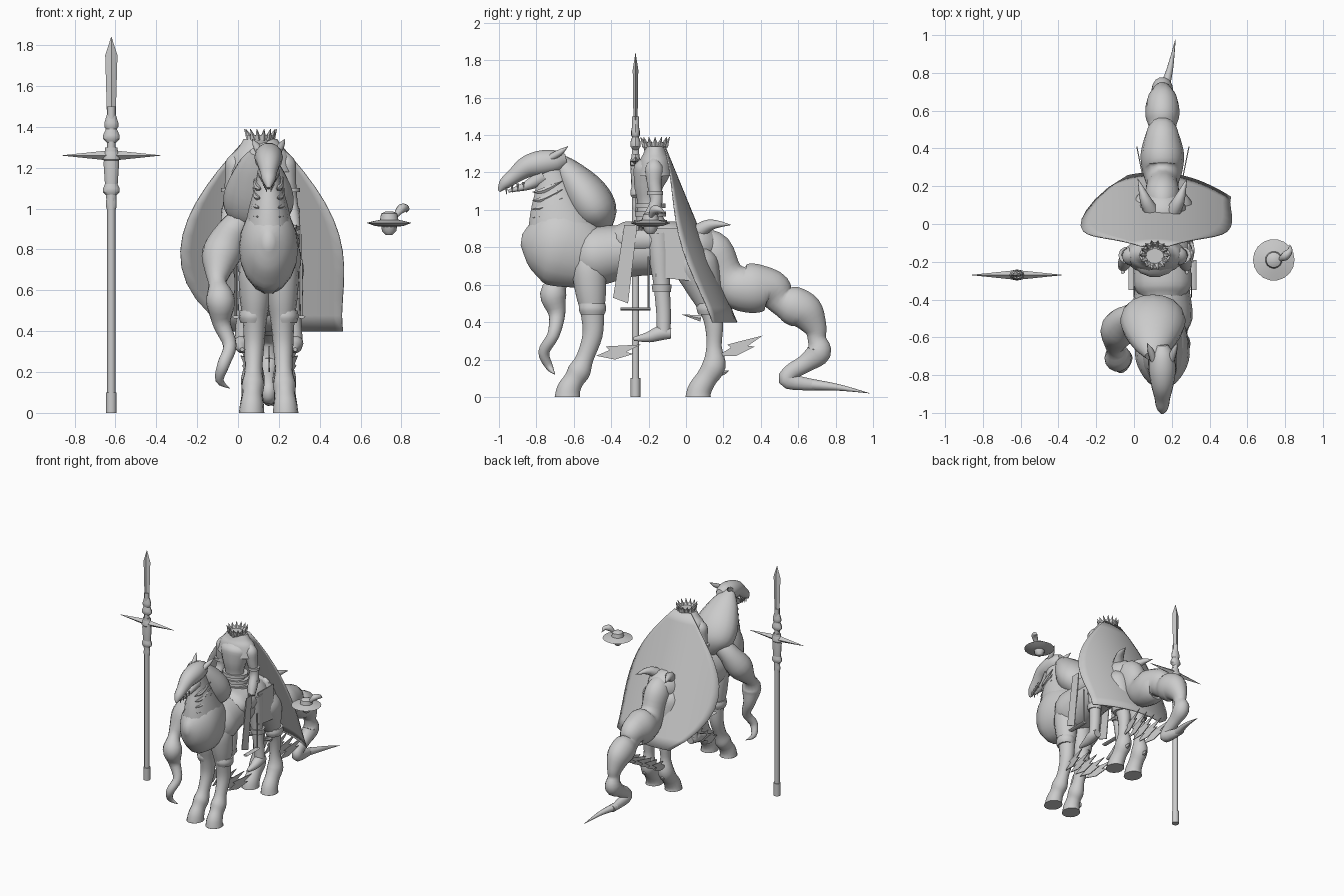
import bpy, bmesh
from math import sin, cos, pi, radians
from mathutils import Vector

default_cube = bpy.data.objects.get("Cube")
if default_cube:
    bpy.data.objects.remove(default_cube)

grey = bpy.data.materials.new("plain_grey")
grey.use_nodes = True
grey.diffuse_color = (.6, .6, .6, 1)
grey.node_tree.nodes["Principled BSDF"].inputs["Base Color"].default_value = grey.diffuse_color

HORSE = .15    # centre line of the horse
RIDER = .11    # centre line of the rider


def finish(name, bm, angle=45):
    bmesh.ops.recalc_face_normals(bm, faces=bm.faces)
    mesh = bpy.data.meshes.new(name)
    bm.to_mesh(mesh)
    bm.free()
    mesh.materials.append(grey)
    part = bpy.data.objects.new(name, mesh)
    bpy.context.collection.objects.link(part)
    bpy.ops.object.select_all(action='DESELECT')
    part.select_set(True)
    bpy.context.view_layer.objects.active = part
    bpy.ops.object.shade_smooth_by_angle(angle=radians(angle))
    return part


def skin(name, loops, angle=45):
    """Join closed loops of points into one capped surface."""
    bm = bmesh.new()
    rings = [[bm.verts.new(point) for point in loop] for loop in loops]
    for lower, upper in zip(rings, rings[1:]):
        for k in range(len(lower)):
            bm.faces.new((lower[k - 1], lower[k], upper[k], upper[k - 1]))
    bm.faces.new(rings[0])
    bm.faces.new(rings[-1])
    return finish(name, bm, angle)


def turns(count):
    return [(cos(2 * pi * k / count), sin(2 * pi * k / count)) for k in range(count)]


def smooth_path(points, steps=4):
    """Pass a smooth curve through points of any dimension."""
    points = [Vector(p) for p in points]
    padded = [points[0]] + points + [points[-1]]
    path = []
    for a, b, c, d in zip(padded, padded[1:], padded[2:], padded[3:]):
        for k in range(steps):
            t = k / steps
            path.append(b + ((c - a) * t + (2*a - 5*b + 4*c - d) * t**2 + (3*b - a - 3*c + d) * t**3) / 2)
    return path + [points[-1]]


def tube(name, points, flat=1, sides=14):
    """Loft rings along (x, y, z, radius); flat scales the sideways radius."""
    path = smooth_path(points)
    loops = []
    for before, here, after in zip(path[:1] + path, path, path[1:] + path[-1:]):
        along = (after - before).to_3d().normalized()
        side = Vector((1, 0, 0))
        side = (side - along * side.dot(along)).normalized()
        across = along.cross(side)
        radius = max(here[3], .001)
        loop = [here.to_3d() + (side * c * flat + across * s) * radius for c, s in turns(sides)]
        for point in loop:
            point.z = max(point.z, 0)
        loops.append(loop)
    return skin(name, loops)


def spine(name, points, middle=HORSE, **options):
    """A tube of (y, z, radius) points on a centre line."""
    tube(name, [(middle, *p) for p in points], **options)


def both(name, offset, points, splay=0, middle=HORSE, **options):
    """A left and a right tube, each moving outward by splay along its length."""
    last = len(points) - 1
    for label, sign in (("left_", 1), ("right_", -1)):
        tube(label + name, [(middle + sign * (offset + splay * i / last), *p)
                            for i, p in enumerate(points)], **options)


def lathe(name, x, y, profile, sides=12, depth=1):
    """Spin (radius, z) about a vertical axis, squeezed along y by depth."""
    skin(name, [[(x + r * c, y + r * s * depth, z) for c, s in turns(sides)] for r, z in profile], 35)


def plate(name, outline, x, lean=0):
    """Thin sheet with a (y, z) outline, leaning sideways along y."""
    start = outline[0][0]
    skin(name, [[(x + shift + lean * (y - start), y, z) for y, z in outline] for shift in (0, .006)], 20)


# Spear with a knobbed socket and a cross guard
spear = {"x": -.62, "y": -.27}
lathe("spear_foot", profile=[(.026, 0), (.026, .1)], **spear)
lathe("spear_shaft", profile=[(.02, .1), (.02, 1.5)], **spear)
lathe("spear_socket", profile=[(.025, 1.05), (.03, 1.1), (.038, 1.22), (.03, 1.3)], depth=.7, **spear)
for height, radius in ((1.02, .026), (1.09, .04), (1.25, .042), (1.35, .04), (1.41, .034)):
    lathe("spear_knob", profile=[(.02, height - .03), (radius, height - .01), (radius, height + .01),
                                 (.022, height + .05)], depth=.7, **spear)
lathe("spear_blade", profile=[(.02, 1.4), (.03, 1.75), (.001, 1.84)], sides=4, depth=.5, **spear)
for sign in (-1, 1):
    skin("spear_guard", [[(spear["x"] + sign * reach, spear["y"] + r * c, 1.26 + r * s) for c, s in turns(4)]
                         for reach, r in ((0, .026), (.24, .001))], 20)

# Horse body, neck and head
spine("horse_chest", [(-.88, .84, .03), (-.81, .83, .15), (-.69, .81, .22), (-.5, .75, .17), (-.4, .76, .1)],
      flat=.66, sides=18)
spine("horse_barrel", [(-.6, .74, .1), (-.5, .75, .16), (-.3, .78, .14), (0, .79, .13), (.1, .8, .12), (.2, .8, .03)],
      sides=18)
spine("horse_neck", [(-.66, .85, .2), (-.69, 1, .15), (-.71, 1.12, .1), (-.73, 1.22, .07)], flat=.65)
spine("horse_head", [(-.64, 1.27, .03), (-.69, 1.26, .06), (-.77, 1.25, .07), (-.85, 1.23, .06),
                     (-.92, 1.18, .042), (-.97, 1.14, .032), (-1, 1.1, .008)])
spine("lower_jaw", [(-.76, 1.18, .05), (-.85, 1.13, .026), (-.95, 1.1, .007)], flat=1.1)
both("horse_ear", .045, [(-.72, 1.28, .02), (-.67, 1.31, .016), (-.63, 1.34, .001)], splay=.035, sides=8)
both("eye_ridge", .05, [(-.77, 1.28, .01), (-.83, 1.25, .015), (-.9, 1.21, .004)], splay=-.02, sides=8)
for i in range(4):
    y, z = -.87 - .03 * i, 1.15 - .01 * i
    both("tooth", .026 - .005 * i, [(y, z, .008), (y, z - .04, .001)], sides=6)
for i in range(6):
    z = .87 + .045 * i
    both("neck_ridge", .06 - .004 * i, [(-.82, z, .002), (-.76, z + .01, .016), (-.66, z + .06, .002)],
         splay=.03, sides=6)

# Legs, cuffs, spurs and fetlock tufts
LEG = .08
both("front_leg", LEG - .02, [(-.53, .82, .05), (-.52, .7, .09), (-.51, .57, .085), (-.5, .45, .065), (-.5, .33, .055),
                              (-.54, .21, .048), (-.57, .14, .062), (-.6, .09, .056), (-.63, .03, .066),
                              (-.635, -.05, .072)], splay=.025, flat=.9)
both("hind_leg", LEG - .02, [(.03, .82, .06), (.05, .72, .12), (.09, .6, .1), (.13, .47, .06), (.15, .38, .05),
                             (.15, .27, .042), (.15, .17, .064), (.11, .1, .058), (.07, .03, .066),
                             (.065, -.05, .072)], splay=.025, flat=.9)
for y in (-.5, .13):
    both("leg_cuff", LEG, [(y, .5, .07), (y, .47, .075), (y, .44, .065)], flat=.88)
both("leg_spur", LEG, [(.08, .42, .02), (-.02, .44, .001)], sides=6)
both("fetlock_tuft", LEG, [(.14, .15, .03), (.19, .13, .02), (.23, .14, .001)], sides=6)

# Mane: a broad mass behind the neck and a lock flowing over the right side
spine("mane", [(-.7, 1.28, .03), (-.64, 1.21, .075), (-.54, 1.08, .12), (-.47, .97, .11), (-.43, .88, .03)],
      middle=.1, flat=1.4, sides=16)
tube("mane_lock", [(.08, -.5, .98, .08), (-.02, -.5, .9, .075), (-.08, -.56, .78, .097), (-.1, -.63, .68, .06),
                   (-.1, -.67, .63, .045), (-.085, -.71, .55, .072), (-.08, -.69, .44, .045), (-.04, -.71, .33, .033),
                   (-.07, -.76, .24, .03), (-.09, -.73, .16, .02), (-.04, -.7, .12, .001)])

# Tail in swelling lobes, then a thin curling tip
spine("tail", [(.06, .84, .07), (.14, .78, .11), (.21, .65, .1), (.28, .59, .125), (.37, .58, .135), (.46, .57, .11),
               (.51, .52, .085), (.57, .49, .105), (.64, .45, .1), (.69, .37, .065), (.7, .31, .05), (.71, .24, .068),
               (.64, .18, .05), (.56, .13, .045), (.55, .085, .045), (.72, .06, .026)], flat=.85)
tube("tail_tip", [(HORSE, .68, .065, .03), (.19, .82, .05, .017), (.22, .98, .02, .001)], sides=8)
both("rump_horn", .05, [(.05, .87, .045), (.13, .92, .03), (.24, .92, .001)], splay=.08, sides=8)

# Saddle, flaps and footrests
spine("saddle", [(-.39, .85, .07), (-.33, .84, .1), (-.2, .84, .1), (-.05, .85, .09), (.04, .87, .05)], flat=1.5)
spine("girth", [(-.14, .78, .143), (-.11, .78, .143)], sides=18)
for sign in (-1, 1):
    plate("saddle_flap", [(-.33, .92), (-.26, .92), (-.31, .5), (-.39, .53)], HORSE + sign * LEG * 1.9)
    plate("rear_flap", [(-.17, .9), (.02, .9), (.03, .62), (-.16, .64)], HORSE + sign * LEG * 1.8)
both("footrest_strap", LEG * 2, [(-.2, .75, .006), (-.2, .47, .006)], sides=6)
both("footrest_bar", LEG * 2, [(-.35, .47, .008), (-.19, .47, .008)], flat=2.5, sides=6)

# Rider torso and arms
spine("rider_torso", [(-.16, .86, .1), (-.19, .93, .08), (-.2, 1.03, .06), (-.2, 1.13, .08), (-.18, 1.22, .1),
                      (-.17, 1.29, .05), (-.17, 1.35, .04)], RIDER, flat=1.2)
for i in range(3):
    z, radius = .92 + .045 * i, .09 - .004 * i
    spine("waist_belt", [(-.19, z, radius), (-.19, z + .025, radius)], RIDER, flat=1.2)
both("arm", .11, [(-.17, 1.27, .02), (-.17, 1.22, .05), (-.17, 1.14, .04), (-.16, 1.04, .035), (-.2, .95, .036),
                  (-.23, .9, .025)], splay=.06, middle=RIDER, sides=10)
for z in (1.1, 1):
    both("arm_band", .148, [(-.165, z, .045), (-.165, z - .02, .045)], middle=RIDER, sides=10)
for i in range(4):
    y = -.255 + .017 * i
    both("finger", .17, [(y, .92, .01), (y, .86, .003)], splay=-.01, middle=RIDER, sides=6)

# Rider legs and boots
both("rider_leg", .09, [(-.15, .87, .07), (-.14, .75, .06), (-.13, .6, .045), (-.12, .45, .04), (-.12, .34, .038)],
     splay=.04)
both("boot_cuff", .115, [(-.13, .6, .055), (-.13, .56, .05)])
both("boot", .13, [(-.08, .34, .03), (-.14, .34, .04), (-.2, .32, .03), (-.28, .31, .01)], sides=10)

# Mantle and flared, spiked collar
spine("mantle", [(-.165, 1.34, .05), (-.165, 1.3, .065), (-.165, 1.26, .085), (-.165, 1.18, .1)], RIDER, flat=1.65)
lathe("collar", RIDER, -.165, [(.05, 1.29), (.07, 1.36), (.058, 1.36), (.035, 1.31)])
for c, s in turns(14):
    tube("collar_spike", [(RIDER + reach * c, -.165 + reach * s, z, radius)
                          for reach, z, radius in ((.055, 1.34, .017), (.08, 1.39, .001))], sides=5)

# Cape: an egg-shaped sheet bowed backwards, its hem swept to the left
bm = bmesh.new()
grid = []
for row in range(13):
    t = row / 12
    half = .4 * sin(pi * (.06 + .7 * t))
    grid.append([])
    for column in range(-8, 9):
        x = RIDER + .13 * t**6 + half * column / 8
        grid[-1].append(bm.verts.new((x, .385 * t - .11 - .8 * (x - RIDER)**2, 1.34 - .94 * t)))
for upper, lower in zip(grid, grid[1:]):
    for k in range(1, len(upper)):
        bm.faces.new((upper[k - 1], upper[k], lower[k], lower[k - 1]))
cape = finish("cape", bm)
cape.modifiers.new("thickness", 'SOLIDIFY').thickness = .006

# Ragged wisps trailing behind the legs
wisp = [(0, .02), (.07, .05), (.05, .07), (.24, .08), (.16, .04), (.2, .03), (.1, 0)]
for start, slope in ((-.48, 0), (.17, .2)):
    for i in range(-2, 3):
        plate("wisp", [(start + y, .2 + z + slope * y) for y, z in wisp], HORSE + .045 * i, lean=.1 * i)

# Floating hat with a feather
hat = {"x": .74, "y": -.19}
lathe("hat", profile=[(.03, .91), (.07, .915), (.11, .93), (.07, .94), (.045, .945), (.04, .975), (.02, .985)],
      sides=18, **hat)
lathe("hat_lining", profile=[(.015, .87), (.035, .89), (.04, .92)], **hat)
tube("hat_feather", [(.77, -.19, .96, .01), (.8, -.17, 1, .023), (.825, -.14, 1, .015), (.825, -.11, .98, .001)], sides=8)
